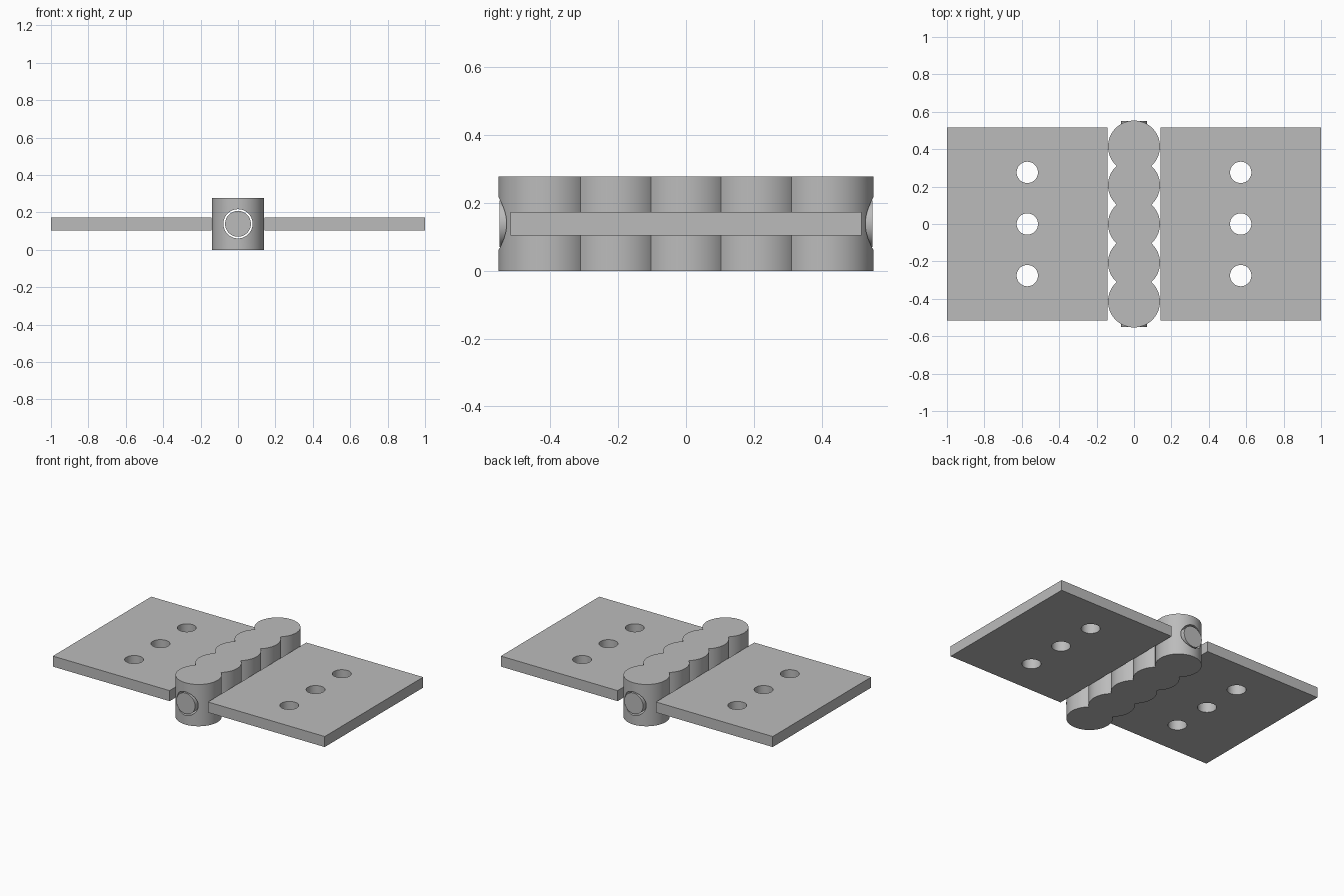
import bpy
import math

if "Cube" in bpy.data.objects:
    bpy.data.objects.remove(bpy.data.objects["Cube"], do_unlink=True)

# Single plain metal colour
GREY = (0.5, 0.5, 0.5, 1)
metal = bpy.data.materials.new("grey_metal")
metal.use_nodes = True
metal.diffuse_color = GREY
metal.node_tree.nodes["Principled BSDF"].inputs["Base Color"].default_value = GREY

MID_Z = 0.139
KNUCKLE_R = 0.139
PITCH = 0.207
LEAF_IN, LEAF_OUT = 0.141, 1.0


def cylinder(name, radius, length, location, along_y=False):
    rotation = (math.pi / 2, 0, 0) if along_y else (0, 0, 0)
    bpy.ops.mesh.primitive_cylinder_add(vertices=96, radius=radius, depth=length,
                                        location=location, rotation=rotation)
    obj = bpy.context.object
    obj.name = name
    obj.data.materials.append(metal)
    return obj


def combine(target, tool, operation):
    """Apply a boolean to target and discard the tool."""
    mod = target.modifiers.new(operation.lower(), "BOOLEAN")
    mod.operation = operation
    mod.solver = "EXACT"
    mod.object = tool
    bpy.context.view_layer.objects.active = target
    bpy.ops.object.modifier_apply(modifier=mod.name)
    bpy.data.objects.remove(tool, do_unlink=True)


def smooth(obj):
    bpy.ops.object.select_all(action="DESELECT")
    obj.select_set(True)
    bpy.context.view_layer.objects.active = obj
    bpy.ops.object.shade_smooth_by_angle(angle=math.radians(30))


# Knuckle row: five upright overlapping barrels with a lengthwise bore
knuckles = cylinder("knuckle_row", KNUCKLE_R, 2 * MID_Z, (0, -2 * PITCH, MID_Z))
for i in range(-1, 3):
    barrel = cylinder("barrel", KNUCKLE_R, 2 * MID_Z, (0, i * PITCH, MID_Z))
    combine(knuckles, barrel, "UNION")
combine(knuckles, cylinder("bore", 0.078, 1.4, (0, 0, MID_Z), True), "DIFFERENCE")
smooth(knuckles)

# Hinge pin, with clearance inside the bore
smooth(cylinder("hinge_pin", 0.069, 1.1, (0, 0, MID_Z), True))

# Flat leaves with three screw holes each
for side, name in ((1, "left_leaf"), (-1, "right_leaf")):
    centre = side * (LEAF_IN + LEAF_OUT) / 2
    bpy.ops.mesh.primitive_cube_add(size=1, location=(centre, 0, MID_Z))
    leaf = bpy.context.object
    leaf.name = name
    leaf.scale = (LEAF_OUT - LEAF_IN, 1.034, 0.07)
    bpy.ops.object.transform_apply(location=False, rotation=False, scale=True)
    leaf.data.materials.append(metal)
    for i in (-1, 0, 1):
        hole = cylinder("hole", 0.057, 0.3, (centre, i * 0.276, MID_Z))
        combine(leaf, hole, "DIFFERENCE")
    smooth(leaf)
